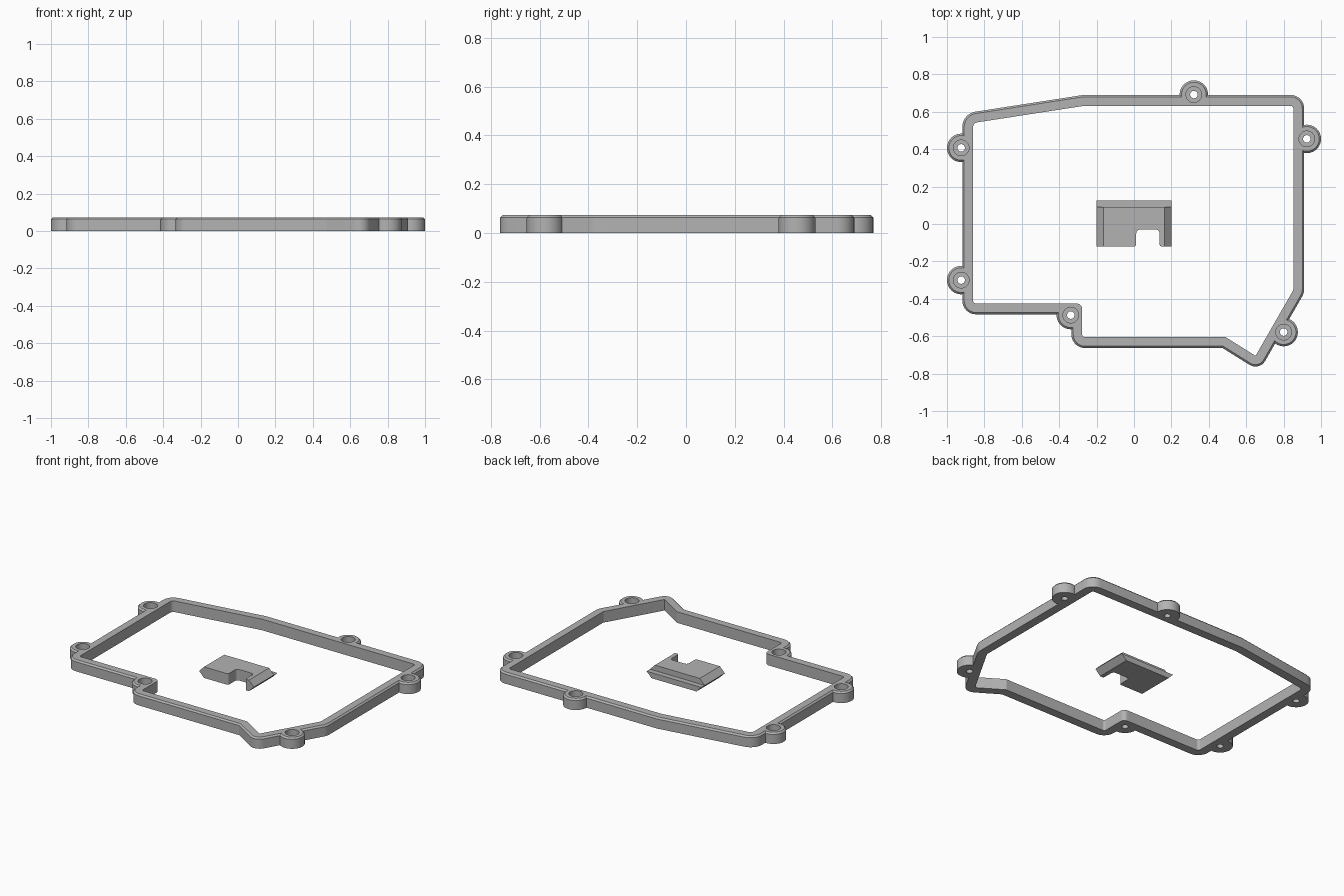
import bpy
import bmesh
from math import pi, cos, sin, tan, radians
from mathutils import Vector

cube = bpy.data.objects.get("Cube")
if cube:
    bpy.data.objects.remove(cube, do_unlink=True)

HEIGHT = 0.073
CHAMFER = 0.01
WALL = 0.058

grey = bpy.data.materials.new("matte grey")
grey.use_nodes = True
GREY = (0.45, 0.45, 0.45, 1)
grey.diffuse_color = GREY
grey.node_tree.nodes["Principled BSDF"].inputs["Base Color"].default_value = GREY


def outline(corners, grow=0.0, steps=8):
    """Counter-clockwise (x, y, radius) corners, offset outward and rounded."""
    points = []
    count = len(corners)
    for i, (x, y, radius) in enumerate(corners):
        here = Vector((x, y))
        before = (here - Vector(corners[i - 1][:2])).normalized()
        after = (Vector(corners[(i + 1) % count][:2]) - here).normalized()
        turn = before.cross(after)
        normals = [Vector((d.y, -d.x)) for d in (before, after)]
        here = here + (normals[0] + normals[1]) * grow / (1 + normals[0].dot(normals[1]))
        sign = 1 if turn > 0 else -1
        radius = radius + sign * grow
        angle = before.angle(after)
        if radius < 0.002 or angle < 0.2:
            points.append(here)
            continue
        start = here - before * radius * tan(angle / 2)
        centre = start - normals[0] * radius * sign
        for s in range(steps + 1):
            a = sign * angle * s / steps
            n = normals[0]
            arm = Vector((n.x * cos(a) - n.y * sin(a), n.x * sin(a) + n.y * cos(a)))
            points.append(centre + arm * radius * sign)
    return points


def circle(centre, radius, steps=40):
    return [Vector((centre[0] + radius * cos(2 * pi * i / steps),
                    centre[1] + radius * sin(2 * pi * i / steps))) for i in range(steps)]


def loft(name, layers):
    """Closed solid through matching outlines, each given as (points, z)."""
    bm = bmesh.new()
    rings = [[bm.verts.new((p.x, p.y, z)) for p in pts] for pts, z in layers]
    for low, high in zip(rings, rings[1:]):
        for i in range(len(low)):
            j = (i + 1) % len(low)
            bm.faces.new((low[i], low[j], high[j], high[i]))
    bm.faces.new(rings[0][::-1])
    bm.faces.new(rings[-1])
    bmesh.ops.recalc_face_normals(bm, faces=bm.faces)
    mesh = bpy.data.meshes.new(name)
    bm.to_mesh(mesh)
    bm.free()
    mesh.materials.append(grey)
    obj = bpy.data.objects.new(name, mesh)
    bpy.context.collection.objects.link(obj)
    return obj


def combine(target, tool, operation):
    mod = target.modifiers.new(operation, 'BOOLEAN')
    mod.operation = operation
    mod.solver = 'EXACT'
    mod.object = tool
    bpy.context.view_layer.objects.active = target
    bpy.ops.object.modifier_apply(modifier=mod.name)
    bpy.data.objects.remove(tool, do_unlink=True)


def finish(obj):
    bpy.ops.object.select_all(action='DESELECT')
    obj.select_set(True)
    bpy.context.view_layer.objects.active = obj
    bpy.ops.object.shade_smooth_by_angle(angle=radians(30))


# Frame: inner opening, grown outward to give the wall
opening = [
    (-0.86, -0.425, 0.015), (-0.277, -0.425, 0.03), (-0.277, -0.605, 0.015),
    (0.49, -0.605, 0), (0.65, -0.705, 0.002), (0.852, -0.353, 0.03),
    (0.852, 0.632, 0.015), (-0.266, 0.632, 0), (-0.86, 0.54, 0.025),
]
shoulder = HEIGHT - CHAMFER
frame = loft("gasket_frame", [
    (outline(opening, WALL), 0), (outline(opening, WALL), shoulder),
    (outline(opening, WALL - CHAMFER), HEIGHT)])

# Screw bosses around the rim
bosses = [(-0.924, 0.407), (-0.924, -0.30), (-0.338, -0.487),
          (0.80, -0.578), (0.924, 0.455), (0.32, 0.692)]
for c in bosses:
    boss = loft("boss", [(circle(c, 0.076), 0), (circle(c, 0.076), shoulder),
                         (circle(c, 0.076 - CHAMFER), HEIGHT)])
    combine(frame, boss, 'UNION')

# Opening, counterbores and screw holes
inner = outline(opening)
combine(frame, loft("opening_cutter", [(inner, -0.1), (inner, 0.2)]), 'DIFFERENCE')
for c in bosses:
    for radius, floor in ((0.042, 0.03), (0.02, -0.1)):
        ring = circle(c, radius)
        combine(frame, loft("hole_cutter", [(ring, floor), (ring, 0.2)]), 'DIFFERENCE')
finish(frame)


# Sliding cover with pointed side rails
def rectangle(half_x, front, back):
    return [Vector(p) for p in ((-half_x, front), (half_x, front),
                                (half_x, back), (-half_x, back))]


mid = HEIGHT / 2
cover = loft("sliding_cover", [
    (rectangle(half, -0.12, 0.125), z) for half, z in ((0.164, 0), (0.2, mid), (0.164, HEIGHT))])

# Low ledge along the back edge
step = rectangle(0.3, 0.09, 0.2)
combine(cover, loft("ledge_cutter", [(step, mid), (step, 0.2)]), 'DIFFERENCE')

# Rounded finger notch in the front edge
notch = outline([
    (-0.03, -0.2, 0), (0.18, -0.2, 0), (0.18, -0.1205, 0), (0.137, -0.1205, 0.012),
    (0.137, -0.03, 0.02), (0.012, -0.03, 0.02), (0.012, -0.1205, 0.012), (-0.03, -0.1205, 0)])
combine(cover, loft("notch_cutter", [(notch, -0.1), (notch, 0.2)]), 'DIFFERENCE')
finish(cover)
